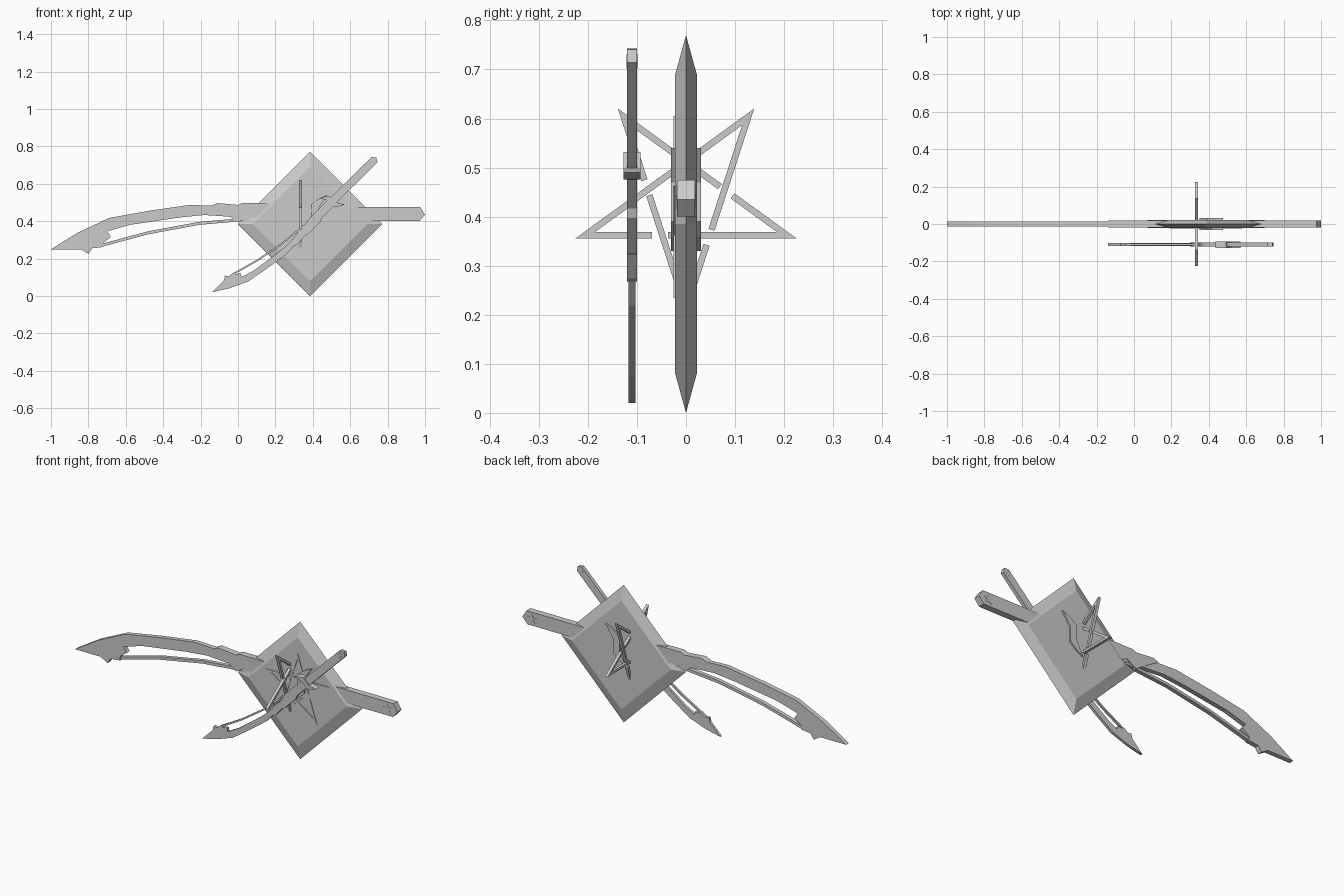
import bpy, bmesh, math
from mathutils import Vector

if "Cube" in bpy.data.objects:
    bpy.data.objects.remove(bpy.data.objects["Cube"])

GREY = (0.6, 0.6, 0.6, 1)
metal = bpy.data.materials.new("plain_grey")
metal.use_nodes = True
metal.diffuse_color = GREY
metal.node_tree.nodes["Principled BSDF"].inputs["Base Color"].default_value = GREY


def finish(name, bm):
    bmesh.ops.recalc_face_normals(bm, faces=bm.faces[:])
    mesh = bpy.data.meshes.new(name)
    bm.to_mesh(mesh)
    bm.free()
    mesh.materials.append(metal)
    obj = bpy.data.objects.new(name, mesh)
    bpy.context.collection.objects.link(obj)
    return obj


def slab(name, outlines, half, place):
    """Extrude flat outlines to both sides; place(u, d, v) maps them to space."""
    bm = bmesh.new()
    for outline in outlines:
        face = bm.faces.new([bm.verts.new(place(u, -half, v)) for u, v in outline])
        shift = Vector(place(0, half, 0)) - Vector(place(0, -half, 0))
        new = bmesh.ops.extrude_face_region(bm, geom=[face])["geom"]
        verts = [g for g in new if isinstance(g, bmesh.types.BMVert)]
        bmesh.ops.translate(bm, vec=shift, verts=verts)
    return finish(name, bm)


def ribbon(path, half):
    """Outline of a narrow band along a path."""
    return [(x, z + half) for x, z in path] + [(x, z - half) for x, z in reversed(path)]


def star_outline(cx, cz, r):
    return [(cx + k * math.cos(a), cz + k * math.sin(a))
            for i in range(10)
            for k, a in [(r if i % 2 == 0 else r * 0.4, math.radians(90 + 36 * i))]]


def woven_star(cu, cv, radius, start, width, gap):
    """Five mitred bars, each broken where it passes under another."""
    centre = Vector((cu, cv))
    tips = [centre + radius * Vector((math.cos(a), math.sin(a)))
            for a in (math.radians(start + 216 * i) for i in range(5))]
    bars = []
    for i, p in enumerate(tips):
        q = tips[(i + 1) % 5]
        along = (q - p).normalized()
        length = (q - p).length
        inward = Vector((-along.y, along.x))
        if inward.dot(centre - p) < 0:
            inward.negate()
        mitre = width / math.tan(math.radians(18))
        cut = 0.618 * length
        for a, b, c, d in ((0, cut - gap, cut - gap, mitre),
                           (cut + gap, length, length - mitre, cut + gap)):
            bars.append([p + along * a, p + along * b,
                         p + along * c + inward * width,
                         p + along * d + inward * width])
    return bars


# Diamond plate: two bevelled faces meeting at a sharp rim
bm = bmesh.new()
rings = []
for y, r in ((-0.022, 0.305), (0, 0.385), (0.022, 0.305)):
    rings.append([bm.verts.new((0.385 + r * dx, y, 0.385 + r * dz))
                  for dx, dz in ((1, 0), (0, 1), (-1, 0), (0, -1))])
for a, b in zip(rings, rings[1:]):
    for i in range(4):
        j = (i + 1) % 4
        bm.faces.new((a[i], a[j], b[j], b[i]))
bm.faces.new(rings[0])
bm.faces.new(rings[2])
finish("diamond_plate", bm)

# Sword profiles
BLADE = [(-1, .25), (-.86, .337), (-.69, .417), (-.48, .455), (-.26, .487), (-.14, .483),
         (.1, .48), (.1, .41), (-.06, .425), (-.18, .433), (-.31, .42), (-.58, .38),
         (-.7, .345), (-.68, .315), (-.72, .285), (-.72, .262), (-.78, .255),
         (-.8, .225), (-.84, .25)]
STRAND = [(-.74, .268), (-.48, .338), (-.21, .388), (.06, .412)]
COLLAR = [(-.14, .484), (-.11, .497), (0, .487), (.02, .497), (.2, .497), (.23, .48),
          (.42, .48), (.42, .4), (.12, .4), (.06, .43), (0, .395), (-.05, .43)]
GUARD = [(.35, .33), (.4, .36), (.43, .39), (.43, .47), (.476, .54),
         (.44, .525), (.39, .49), (.39, .41)]
GRIP = [(.4, .4), (.97, .4), (1, .435), (.975, .475), (.4, .475)]


def sword(prefix, place):
    slab(prefix + "_blade", [BLADE], 0.013, place)
    slab(prefix + "_strand", [ribbon(STRAND, 0.008)], 0.011, place)
    slab(prefix + "_collar", [COLLAR], 0.018, place)
    slab(prefix + "_guard", [GUARD], 0.031, place)
    slab(prefix + "_grip", [GRIP], 0.018, place)
    slab(prefix + "_pommel_star", [star_outline(0.94, 0.437, 0.028)], 0.0195, place)


def upright(x, y, z):
    return (x, y, z)


# Smaller copy: flipped, turned and set in front
def small_place(x, y, z, size=0.566, turn=math.radians(44.6)):
    dx, dz = x + 1, 0.25 - z
    c, s = math.cos(turn), math.sin(turn)
    return (-0.14 + size * (c * dx - s * dz), -0.11 + size * y,
            0.02 + size * (s * dx + c * dz))


sword("large_sword", upright)
sword("small_sword", small_place)

# Woven star standing across the plate
slab("crossing_star", woven_star(0, 0.429, 0.2366, 54, 0.013, 0.016), 0.008,
     lambda u, d, v: (0.335 + d, u, v))

# Shallow woven star on the front of the plate
slab("plate_star", woven_star(0.385, 0.4, 0.205, 90, 0.011, 0.014), 0.004,
     lambda u, d, v: (u, -0.021 + d, v))
